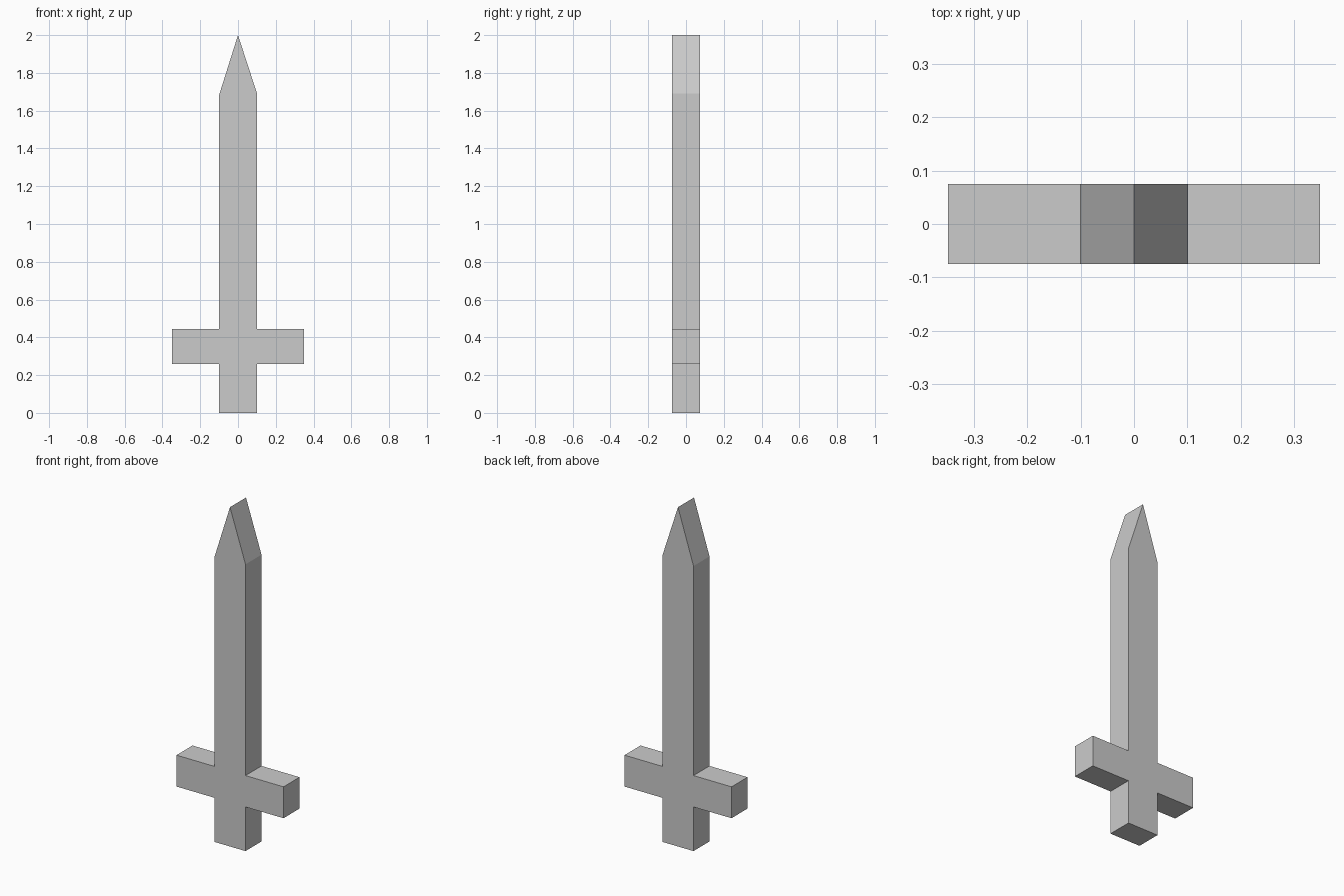
import bpy, bmesh
from mathutils import Vector

if "Cube" in bpy.data.objects:
    bpy.data.objects.remove(bpy.data.objects["Cube"])

HALF_DEPTH = 0.0745
HALF_BLADE = 0.101
HALF_GUARD = 0.349
GUARD_LOW, GUARD_HIGH = 0.26, 0.445

# Right half of the silhouette (x, z), from the grip bottom to the shoulder
side = [(HALF_BLADE, 0), (HALF_BLADE, GUARD_LOW), (HALF_GUARD, GUARD_LOW),
        (HALF_GUARD, GUARD_HIGH), (HALF_BLADE, GUARD_HIGH)]

# Full outline: right side, uneven shoulders with the tip between, mirrored left side
outline = (side + [(HALF_BLADE, 1.69), (0, 2.0), (-HALF_BLADE, 1.68)]
           + [(-x, z) for x, z in reversed(side)])

# Extrude the outline front to back
bm = bmesh.new()
front = bm.faces.new([bm.verts.new((x, -HALF_DEPTH, z)) for x, z in outline])
ext = bmesh.ops.extrude_face_region(bm, geom=[front], use_keep_orig=True)
back_verts = [g for g in ext["geom"] if isinstance(g, bmesh.types.BMVert)]
bmesh.ops.translate(bm, verts=back_verts, vec=Vector((0, 2 * HALF_DEPTH, 0)))
bmesh.ops.recalc_face_normals(bm, faces=bm.faces)

mesh = bpy.data.meshes.new("sword")
bm.to_mesh(mesh)
bm.free()
bpy.context.collection.objects.link(bpy.data.objects.new("sword", mesh))
